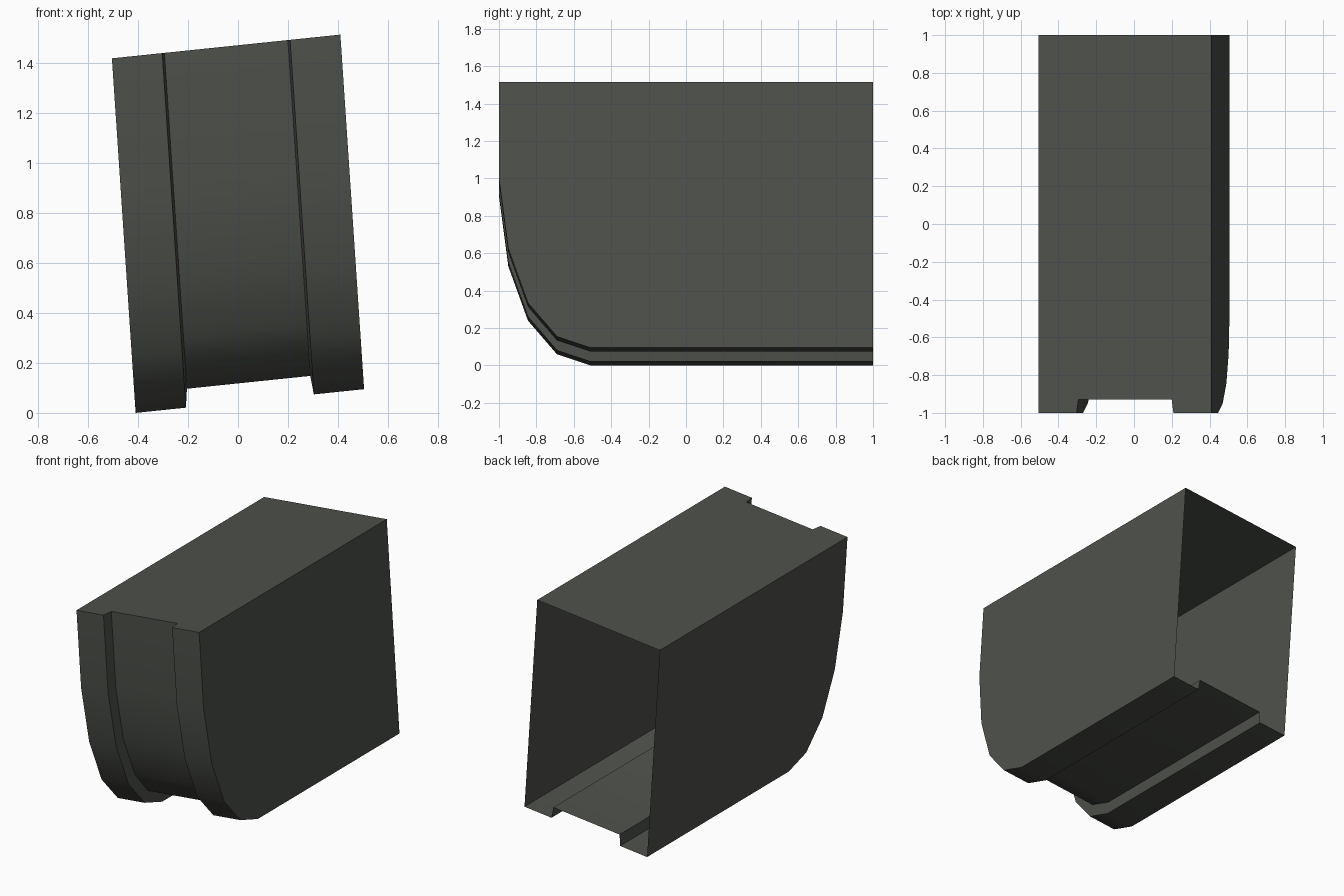
import bpy, bmesh, math

if "Cube" in bpy.data.objects:
    bpy.data.objects.remove(bpy.data.objects["Cube"])

# one flat colour
mat = bpy.data.materials.new("dark grey green")
mat.diffuse_color = (0.075, 0.082, 0.070, 1.0)
mat.use_nodes = True
mat.node_tree.nodes["Principled BSDF"].inputs["Base Color"].default_value = mat.diffuse_color

# side profiles (y, height) from the back edge round the curved front to the top
H = 1.42
outer = [(1, 0), (-.51, 0), (-.69, .06), (-.845, .24), (-.95, .53), (-1, .905), (-1, H)]
inner = [(1, .075), (-.50, .075), (-.66, .13), (-.785, .285), (-.885, .56), (-.93, .91), (-.93, H)]

# cross-section: raised rim, recessed centre band, raised rim
section = [(0, outer), (.22, outer), (.23, inner), (.77, inner), (.78, outer), (1, outer)]


def place(u, y, h):
    """Leaned frame: u runs across the width, h runs up the side."""
    return (-.41 + .915 * u - .095 * h / H, y, .095 * u + h)


bm = bmesh.new()

# curved front and underside with the sunken band
rows = [[bm.verts.new(place(u, *prof[i])) for u, prof in section]
        for i in range(len(outer))]
for a, b in zip(rows, rows[1:]):
    for j in range(len(section) - 1):
        bm.faces.new((a[j], a[j + 1], b[j + 1], b[j]))

# flat sides and notched top, back left open
back_left = bm.verts.new(place(0, 1, H))
back_right = bm.verts.new(place(1, 1, H))
bm.faces.new([r[0] for r in rows] + [back_left])
bm.faces.new([r[-1] for r in rows] + [back_right])
bm.faces.new(rows[-1] + [back_right, back_left])
bmesh.ops.recalc_face_normals(bm, faces=bm.faces[:])

mesh = bpy.data.meshes.new("open_shell")
bm.to_mesh(mesh)
bm.free()
mesh.materials.append(mat)
shell = bpy.data.objects.new("open_shell", mesh)
bpy.context.collection.objects.link(shell)

# smooth the curved front, keep the edges sharp
bpy.context.view_layer.objects.active = shell
shell.select_set(True)
bpy.ops.object.shade_smooth_by_angle(angle=math.radians(40))
